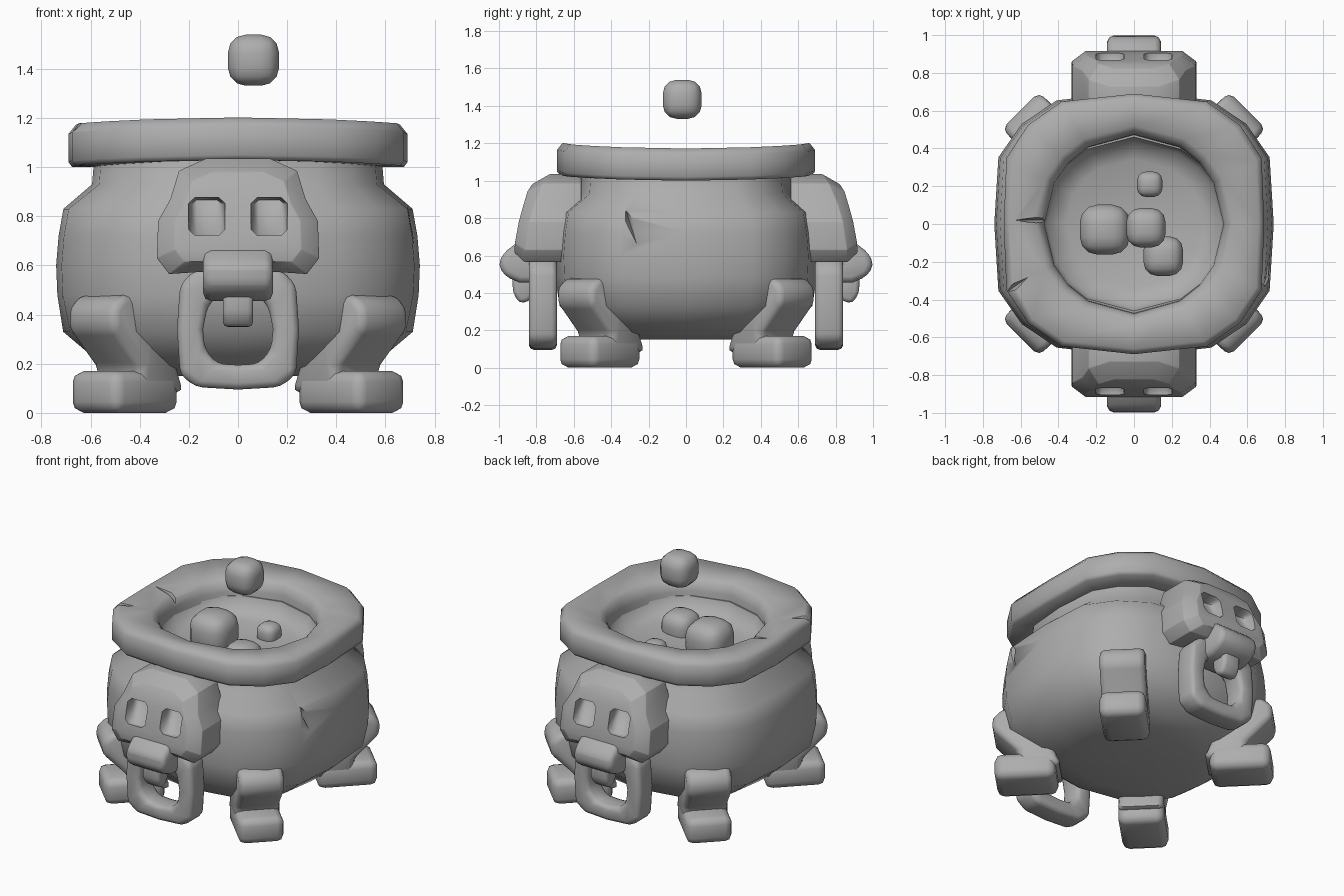
import bpy, bmesh, math
from mathutils import Matrix, Vector

if "Cube" in bpy.data.objects:
    bpy.data.objects.remove(bpy.data.objects["Cube"])

stone = bpy.data.materials.new("grey_stone")
stone.diffuse_color = (0.42, 0.42, 0.42, 1)
stone.use_nodes = True
stone.node_tree.nodes["Principled BSDF"].inputs["Base Color"].default_value = stone.diffuse_color


def add(name, bm):
    bmesh.ops.recalc_face_normals(bm, faces=bm.faces)
    me = bpy.data.meshes.new(name)
    bm.to_mesh(me)
    bm.free()
    ob = bpy.data.objects.new(name, me)
    bpy.context.collection.objects.link(ob)
    me.materials.append(stone)
    return ob


def finish(ob, bevel=0, mirror=(), cutters=(), angle=50, segments=2):
    """Bevel, cut and mirror, bake the result, then smooth it."""
    if bevel:
        m = ob.modifiers.new("bevel", "BEVEL")
        m.width, m.segments, m.limit_method = bevel, segments, "ANGLE"
        m.angle_limit = math.radians(25)
    for c in cutters:
        m = ob.modifiers.new("cut", "BOOLEAN")
        m.operation, m.solver, m.object = "DIFFERENCE", "EXACT", c
    if mirror:
        m = ob.modifiers.new("mirror", "MIRROR")
        m.use_axis = ("x" in mirror, "y" in mirror, False)
        m.use_mirror_merge = False
    bpy.context.view_layer.update()
    dg = bpy.context.evaluated_depsgraph_get()
    me = bpy.data.meshes.new_from_object(ob.evaluated_get(dg))
    ob.modifiers.clear()
    ob.data = me
    for c in cutters:
        bpy.data.objects.remove(c)
    bpy.ops.object.select_all(action="DESELECT")
    ob.select_set(True)
    bpy.context.view_layer.objects.active = ob
    bpy.ops.object.shade_smooth_by_angle(angle=math.radians(angle))
    return ob


def box(bm, size, matrix):
    return bmesh.ops.create_cube(bm, size=1, matrix=matrix @ Matrix.Diagonal((*size, 1)))["verts"]


def prism(name, profile, half_width, place):
    """Extrude a (forward, up) profile sideways, placed by a matrix."""
    bm = bmesh.new()
    sides = [[bm.verts.new(place @ Vector((r, s * half_width, z))) for r, z in profile]
             for s in (-1, 1)]
    for s in sides:
        bm.faces.new(s)
    for i in range(len(profile)):
        j = (i + 1) % len(profile)
        bm.faces.new((sides[0][i], sides[0][j], sides[1][j], sides[1][i]))
    return add(name, bm)


def wedge(loc, size, rot=(0, 0, 0)):
    """Diamond-shaped cutter for cracks."""
    bm = bmesh.new()
    mat = Matrix.Translation(loc)
    for a, ax in zip(rot, "XYZ"):
        mat = mat @ Matrix.Rotation(math.radians(a), 4, ax)
    bmesh.ops.create_uvsphere(bm, u_segments=4, v_segments=2, radius=1,
                              matrix=mat @ Matrix.Diagonal((*size, 1)))
    ob = add("crack_cutter", bm)
    ob.hide_render = True
    return ob


# Rounded-square plan outline shared by pot and rim, radius about 1
right = [(0.985, 0), (0.965, 0.50), (0.80, 0.75), (0.55, 0.925)]
top = right + [(0, 0.985)] + [(-x, y) for x, y in right[::-1]]
plan = [Vector(p) for p in top + [(x, -y) for x, y in top[-2:0:-1]]]


def lathe(name, profile, yscale=1, saddle=0, closed=False):
    """Sweep (radius, z, roundness) points round the plan outline."""
    bm = bmesh.new()
    rings = []
    for r, z, rnd in profile:
        ring = []
        for p in plan:
            q = p.lerp(p.normalized(), rnd) * r
            lift = saddle * p.normalized().y ** 2
            ring.append(bm.verts.new((q.x, q.y * yscale, z + lift)))
        rings.append(ring)
    pairs = list(zip(rings, rings[1:]))
    if closed:
        pairs.append((rings[-1], rings[0]))
    else:
        bm.faces.new(rings[0])
        bm.faces.new(rings[-1])
    for a, b in pairs:
        for i in range(16):
            j = (i + 1) % 16
            bm.faces.new((a[i], a[j], b[j], b[i]))
    return add(name, bm)


# Pot body, closed on top by the brew surface
pot = lathe("pot_body", [(0.05, 0.15, 1), (0.38, 0.15, 0.8), (0.55, 0.19, 0.5),
                         (0.72, 0.33, 0.2), (0.745, 0.48, 0.1), (0.75, 0.6, 0.1),
                         (0.74, 0.72, 0.1), (0.72, 0.83, 0.1), (0.60, 0.93, 0.3),
                         (0.59, 1.05, 0.3), (0.485, 1.06, 1), (0.46, 0.99, 1),
                         (0.36, 0.955, 1), (0.05, 0.94, 1)], yscale=0.95)
finish(pot, angle=65, cutters=[wedge((0.735, -0.305, 0.79), (0.08, 0.035, 0.17), (18, 0, 0))])

# Heavy rim with two cracks
rim = lathe("rim", [(0.57, 1.0, 0.3), (0.685, 1.0, 0), (0.70, 1.02, 0), (0.70, 1.135, 0),
                    (0.67, 1.172, 0), (0.52, 1.145, 0.9), (0.49, 1.12, 1), (0.475, 1.07, 1),
                    (0.47, 1.0, 1)], saddle=0.03, closed=True)
finish(rim, angle=65, cutters=[wedge((-0.49, 0.02, 1.15), (0.17, 0.018, 0.07)),
                               wedge((-0.63, -0.33, 1.18), (0.10, 0.018, 0.07), (0, 0, 35))])

# Bubbles: three in the brew, one in the air
for name, loc, r in [("floating_bubble", (0.063, -0.02, 1.435), 0.104),
                     ("large_bubble", (-0.155, -0.03, 1.01), 0.132),
                     ("medium_bubble", (0.155, -0.17, 0.965), 0.105),
                     ("small_bubble", (0.083, 0.21, 0.97), 0.067)]:
    bm = bmesh.new()
    box(bm, (2 * r,) * 3, Matrix.Translation(loc))
    finish(add(name, bm), bevel=r * 0.7, segments=3)

# Skull masks: outline with a domed, sloping face, on both ends
half = [(0.13, 1.035), (0.24, 0.985), (0.275, 0.87), (0.325, 0.78), (0.33, 0.63),
        (0.28, 0.565), (0.13, 0.575)]
slope = [(0.5, -0.92), (0.67, -0.915), (0.80, -0.89), (0.95, -0.845), (1.04, -0.78)]


def face_y(z):
    for (z0, y0), (z1, y1) in zip(slope, slope[1:]):
        if z <= z1:
            return y0 + (y1 - y0) * (z - z0) / (z1 - z0)
    return slope[-1][1]


bm = bmesh.new()
outline = half + [(-x, z) for x, z in half[::-1]]
rings = []
for scale, push in ((0.78, 0), (1, 0.055), (1, None)):
    ring = []
    for x, z in outline:
        z2 = 0.79 + (z - 0.79) * scale
        y = -0.56 if push is None else face_y(z2) + push
        ring.append(bm.verts.new((x * scale, y, z2)))
    rings.append(ring)
n = len(outline)
for a, b in zip(rings, rings[1:]):
    for i in range(n):
        j = (i + 1) % n
        bm.faces.new((a[i], a[j], b[j], b[i]))
bm.faces.new(rings[2])
for i in range(n // 2 - 1):
    bm.faces.new((rings[0][i], rings[0][i + 1], rings[0][n - 2 - i], rings[0][n - 1 - i]))
skull = add("skull_mask", bm)

# Eye sockets, deeper under the brow and narrowing inwards
bm = bmesh.new()
for s in (-1, 1):
    vs = box(bm, (0.165, 0.14, 0.155), Matrix.Translation((s * 0.127, -0.895, 0.80))
             @ Matrix.Rotation(math.radians(-8), 4, "X"))
    for v in vs:
        if v.co.y > -0.9:
            v.co.x += (s * 0.127 - v.co.x) * 0.2
            v.co.y += 0.03 if v.co.z > 0.8 else -0.02
bmesh.ops.bevel(bm, geom=[e for e in bm.edges if abs((e.verts[0].co - e.verts[1].co).y) > 0.06],
                offset=0.025, segments=1, affect="EDGES")
sockets = add("eye_cutter", bm)
sockets.hide_render = True
finish(skull, bevel=0.025, mirror="y", cutters=[sockets])

# Blunt snout sloping down from the face, and the tooth holding the ring
front = Matrix.Rotation(-math.pi / 2, 4, "Z")
finish(prism("snout", [(0.70, 0.68), (0.89, 0.68), (0.98, 0.61), (1.003, 0.55),
                       (0.97, 0.49), (0.89, 0.455), (0.70, 0.455)], 0.142, front),
       bevel=0.035, mirror="y")
finish(prism("tooth", [(0.80, 0.52), (0.93, 0.52), (0.925, 0.40), (0.89, 0.345),
                       (0.84, 0.355), (0.81, 0.40)], 0.062, front),
       bevel=0.022, mirror="y")

# Door-knocker style rings
outer = [(0, 0.095), (0.17, 0.105), (0.236, 0.155), (0.248, 0.34), (0.236, 0.52),
         (0.18, 0.58), (0, 0.59)]
inner = [(0, 0.195), (0.085, 0.2), (0.135, 0.26), (0.142, 0.34), (0.125, 0.43),
         (0.08, 0.48), (0, 0.49)]
bm = bmesh.new()
loops = []
for pts, y in ((outer, -0.84), (outer, -0.69), (inner, -0.69), (inner, -0.84)):
    full = pts + [(-x, z) for x, z in pts[-2:0:-1]]
    loops.append([bm.verts.new((x, y, z)) for x, z in full])
n = len(loops[0])
for k in range(4):
    a, b = loops[k], loops[(k + 1) % 4]
    for i in range(n):
        j = (i + 1) % n
        bm.faces.new((a[i], a[j], b[j], b[i]))
finish(add("ring", bm), bevel=0.028, mirror="y")

# Four diagonal legs with block feet
diag = Matrix.Rotation(math.radians(45), 4, "Z")
bm = bmesh.new()
box(bm, (0.37, 0.28, 0.17), diag @ Matrix.Translation((0.652, 0, 0.085)))
finish(add("foot", bm), bevel=0.045, mirror="xy")
finish(prism("leg", [(0.43, 0.08), (0.69, 0.08), (0.69, 0.18), (0.85, 0.34), (0.85, 0.43),
                     (0.79, 0.48), (0.6, 0.48)], 0.138, diag), bevel=0.035, mirror="xy")
